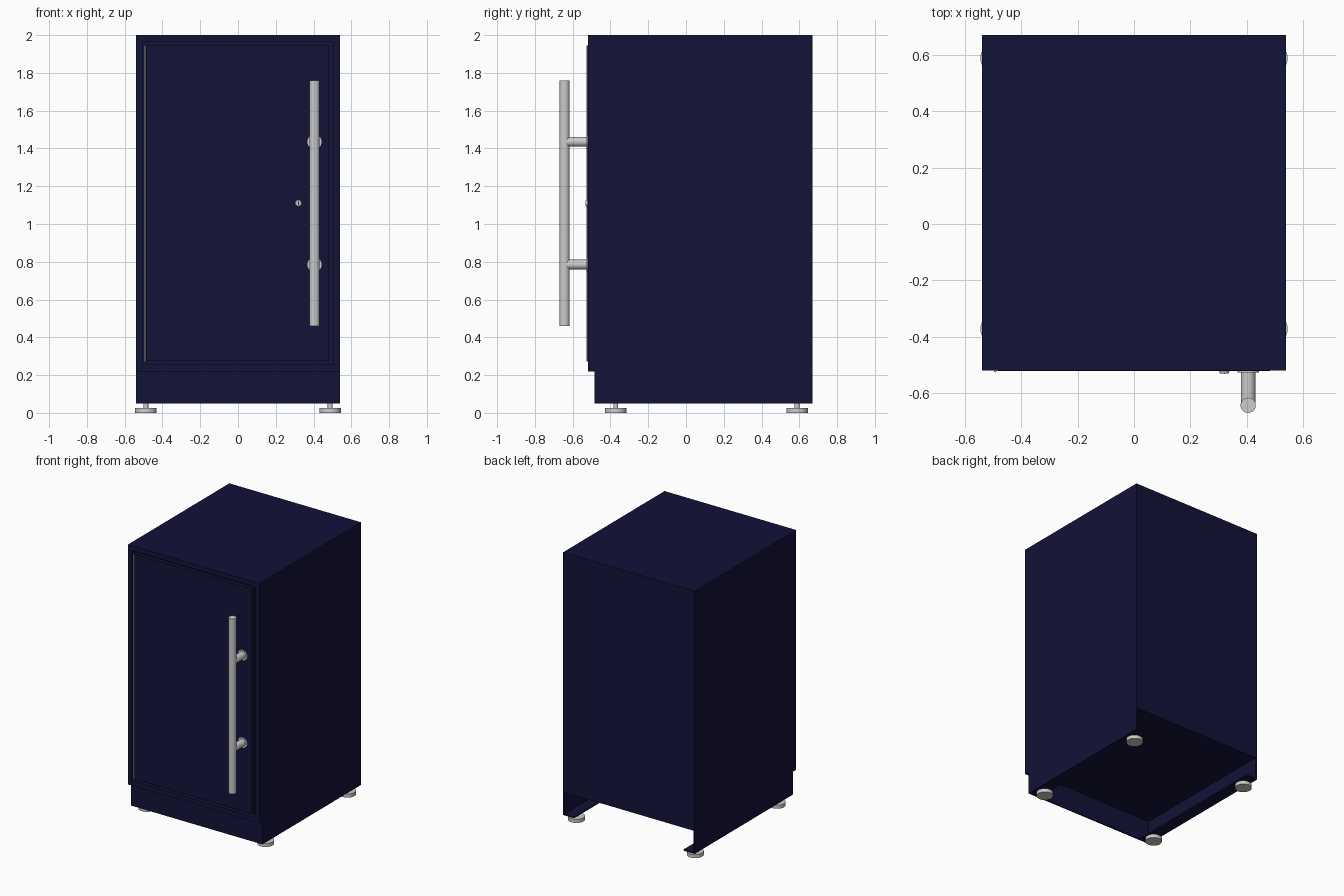
import bpy, bmesh
from mathutils import Matrix, Vector

if "Cube" in bpy.data.objects:
    bpy.data.objects.remove(bpy.data.objects["Cube"])

navy = bpy.data.materials.new("navy_paint")
navy.diffuse_color = (0.006, 0.006, 0.04, 1)
navy.use_nodes = True
navy.node_tree.nodes["Principled BSDF"].inputs["Base Color"].default_value = navy.diffuse_color
dark = bpy.data.materials.new("dark_slot")
dark.diffuse_color = (0.02, 0.02, 0.02, 1)
dark.use_nodes = True
dark.node_tree.nodes["Principled BSDF"].inputs["Base Color"].default_value = dark.diffuse_color


def finish(name, bm, mat=None, smooth=False):
    me = bpy.data.meshes.new(name)
    bmesh.ops.recalc_face_normals(bm, faces=bm.faces)
    bm.to_mesh(me)
    bm.free()
    ob = bpy.data.objects.new(name, me)
    bpy.context.collection.objects.link(ob)
    if mat:
        me.materials.append(mat)
    if smooth:
        bpy.ops.object.select_all(action='DESELECT')
        ob.select_set(True)
        bpy.context.view_layer.objects.active = ob
        bpy.ops.object.shade_smooth_by_angle()
    return ob


def box_mesh(lo, hi):
    bm = bmesh.new()
    lo, hi = Vector(lo), Vector(hi)
    m = Matrix.Translation((lo + hi) / 2) @ Matrix.Diagonal((*(hi - lo), 1))
    bmesh.ops.create_cube(bm, size=1, matrix=m)
    return bm


def box(name, lo, hi, mat=navy):
    return finish(name, box_mesh(lo, hi), mat)


def rod(name, a, b, r, r2=None, seg=32):
    a, b = Vector(a), Vector(b)
    d = b - a
    m = Matrix.Translation((a + b) / 2) @ d.to_track_quat('Z', 'Y').to_matrix().to_4x4()
    bm = bmesh.new()
    bmesh.ops.create_cone(bm, cap_ends=True, segments=seg, radius1=r,
                          radius2=r if r2 is None else r2, depth=d.length, matrix=m)
    return finish(name, bm, smooth=True)


FRONT, BACK, W = -0.52, 0.67, 0.54

# Cabinet body with a shallow door recess in its front face
bm = box_mesh((-W, FRONT, 0.22), (W, BACK, 2.0))
face = min(bm.faces, key=lambda f: f.calc_center_median().y)
bmesh.ops.inset_region(bm, faces=[face], thickness=0.05)
bmesh.ops.inset_region(bm, faces=[face], thickness=0.0005, depth=-0.03)
finish("cabinet_body", bm, navy)

# Door panel sitting in the recess, with its hinge barrel
box("door", (-0.484, FRONT - 0.002, 0.275), (0.482, FRONT + 0.028, 1.945))
rod("door_hinge", (-0.492, FRONT - 0.001, 0.272), (-0.492, FRONT - 0.001, 1.945), 0.005, seg=16)

# Plinth: recessed front, side panels with inward flanges, open at the back
box("plinth_front", (-W, -0.485, 0.05), (W, -0.475, 0.22))
for side, s in (("left", -1), ("right", 1)):
    def span(a, b):
        return sorted((s * a, s * b))
    x0, x1 = span(W - 0.01, W)
    box(f"plinth_{side}_panel", (x0, -0.475, 0.05), (x1, BACK, 0.22))
    x0, x1 = span(W - 0.09, W - 0.01)
    box(f"plinth_{side}_flange", (x0, -0.475, 0.05), (x1, BACK, 0.06))
    # Levelling feet
    for end, y in (("front", -0.372), ("back", 0.588)):
        x = s * 0.488
        rod(f"{end}_{side}_foot_pad", (x, y, 0), (x, y, 0.027), 0.057)
        rod(f"{end}_{side}_foot_stem", (x, y, 0.027), (x, y, 0.055), 0.013, seg=16)

# Bar handle on two round standoffs with mounting collars
HX, HY = 0.405, -0.643
rod("handle_bar", (HX, HY, 0.46), (HX, HY, 1.76), 0.027)
for label, z in (("lower", 0.785), ("upper", 1.435)):
    rod(f"{label}_handle_post", (HX, FRONT, z), (HX, HY, z), 0.026)
    rod(f"{label}_handle_collar", (HX, FRONT, z), (HX, FRONT - 0.006, z), 0.038)

# Lock cylinder with key slot
rod("lock", (0.32, FRONT, 1.11), (0.32, FRONT - 0.011, 1.11), 0.019, 0.015, seg=24)
box("lock_key_slot", (0.317, FRONT - 0.012, 1.10), (0.323, FRONT - 0.005, 1.12), dark)
